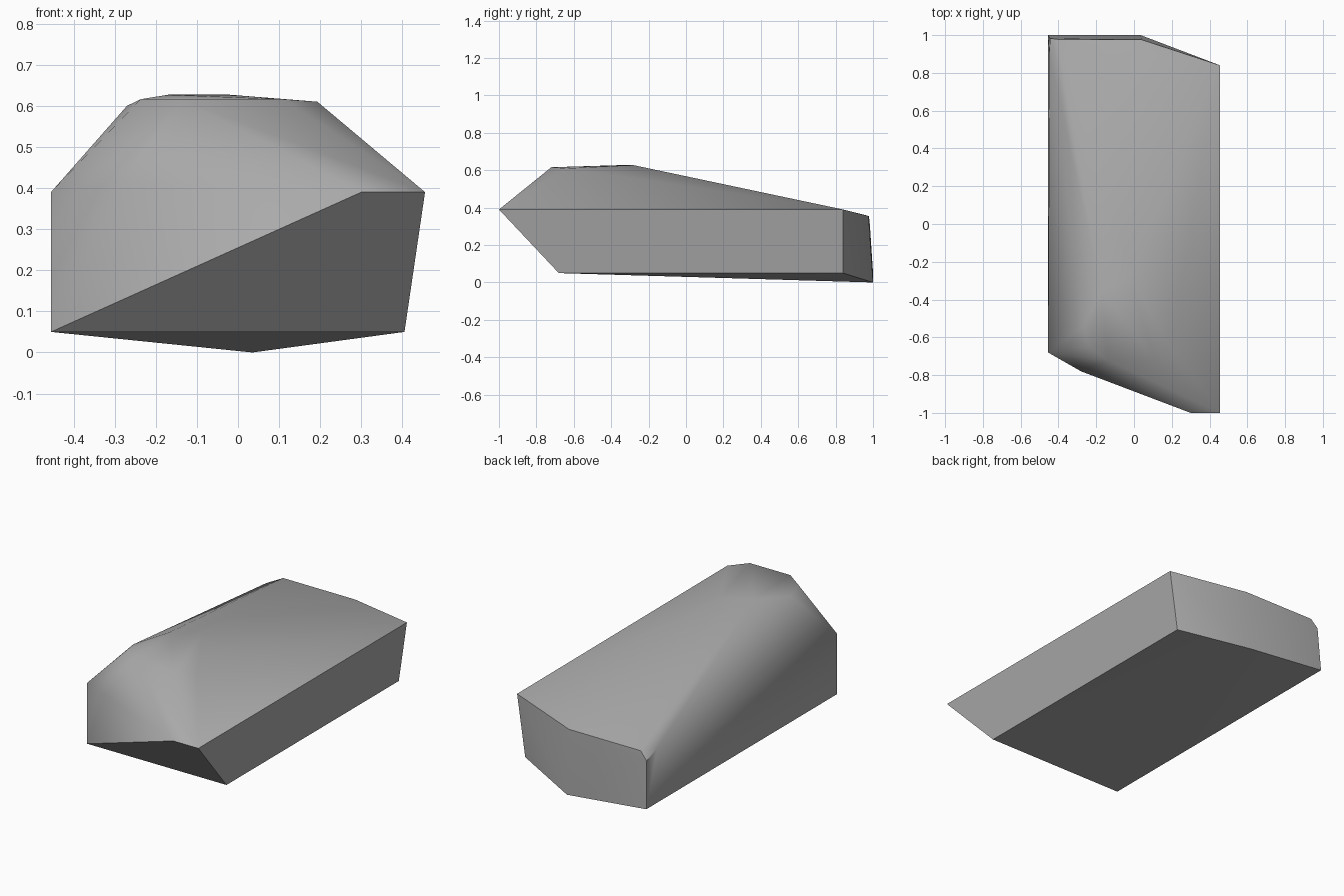
import bpy
import bmesh
import math

# Remove the default object
default_cube = bpy.data.objects.get("Cube")
if default_cube is not None:
    bpy.data.objects.remove(default_cube, do_unlink=True)


def make_material(name, color):
    material = bpy.data.materials.new(name)
    material.use_nodes = True
    material.diffuse_color = color
    shader = next(node for node in material.node_tree.nodes if node.type == "BSDF_PRINCIPLED")
    shader.inputs["Base Color"].default_value = color
    return material


def build_hull(name, points, material, smooth_angle):
    """Wrap the corner points in a convex solid with sharp main edges."""
    mesh = bpy.data.meshes.new(name)
    bm = bmesh.new()
    for point in points:
        bm.verts.new(point)
    result = bmesh.ops.convex_hull(bm, input=bm.verts[:])
    unused = [item for item in result["geom_interior"] if isinstance(item, bmesh.types.BMVert)]
    bmesh.ops.delete(bm, geom=unused, context="VERTS")
    bmesh.ops.dissolve_limit(bm, angle_limit=math.radians(0.5), verts=bm.verts[:], edges=bm.edges[:])
    bmesh.ops.recalc_face_normals(bm, faces=bm.faces[:])
    bm.to_mesh(mesh)
    bm.free()
    mesh.materials.append(material)
    rock = bpy.data.objects.new(name, mesh)
    bpy.context.collection.objects.link(rock)
    bpy.ops.object.select_all(action="DESELECT")
    rock.select_set(True)
    bpy.context.view_layer.objects.active = rock
    bpy.ops.object.shade_smooth_by_angle(angle=math.radians(smooth_angle))
    return rock


# Heights and reach shared by several corners
foot, waist, crown, summit = 0.05, 0.39, 0.616, 0.627
front, back, side = -1.0, 1.0, 0.455
inner_side, undercut, shoulder = 0.405, -0.68, 0.84

# Underside, with a low keel point at the back
underside = [
    (-side, undercut, foot),
    (inner_side, undercut, foot),
    (inner_side, shoulder, foot),
    (0.035, back, 0),
    (-side, back, foot),
]

# Widest belt, running into the overhanging nose
belt = [
    (-side, undercut, waist),
    (-0.28, -0.78, 0.41),
    (0.3, front, waist),
    (side, front, waist),
    (side, shoulder, waist),
]

# Upper rim of the back face, with a chipped corner
back_rim = [
    (0.04, 0.976, 0.355),
    (-0.405, 0.978, 0.355),
    (-0.445, 0.983, 0.31),
    (-0.447, 0.89, 0.35),
]

# Small plateau on top, near the front
plateau = [
    (-0.27, -0.54, 0.6),
    (-0.237, -0.65, crown),
    (-0.14, -0.72, crown),
    (0.11, -0.72, crown),
    (0.193, -0.64, 0.61),
    (-0.02, -0.28, summit),
    (-0.17, -0.36, summit),
]

stone = make_material("stone grey", (0.4, 0.4, 0.4, 1))
build_hull("rock", underside + belt + back_rim + plateau, stone, 40)
